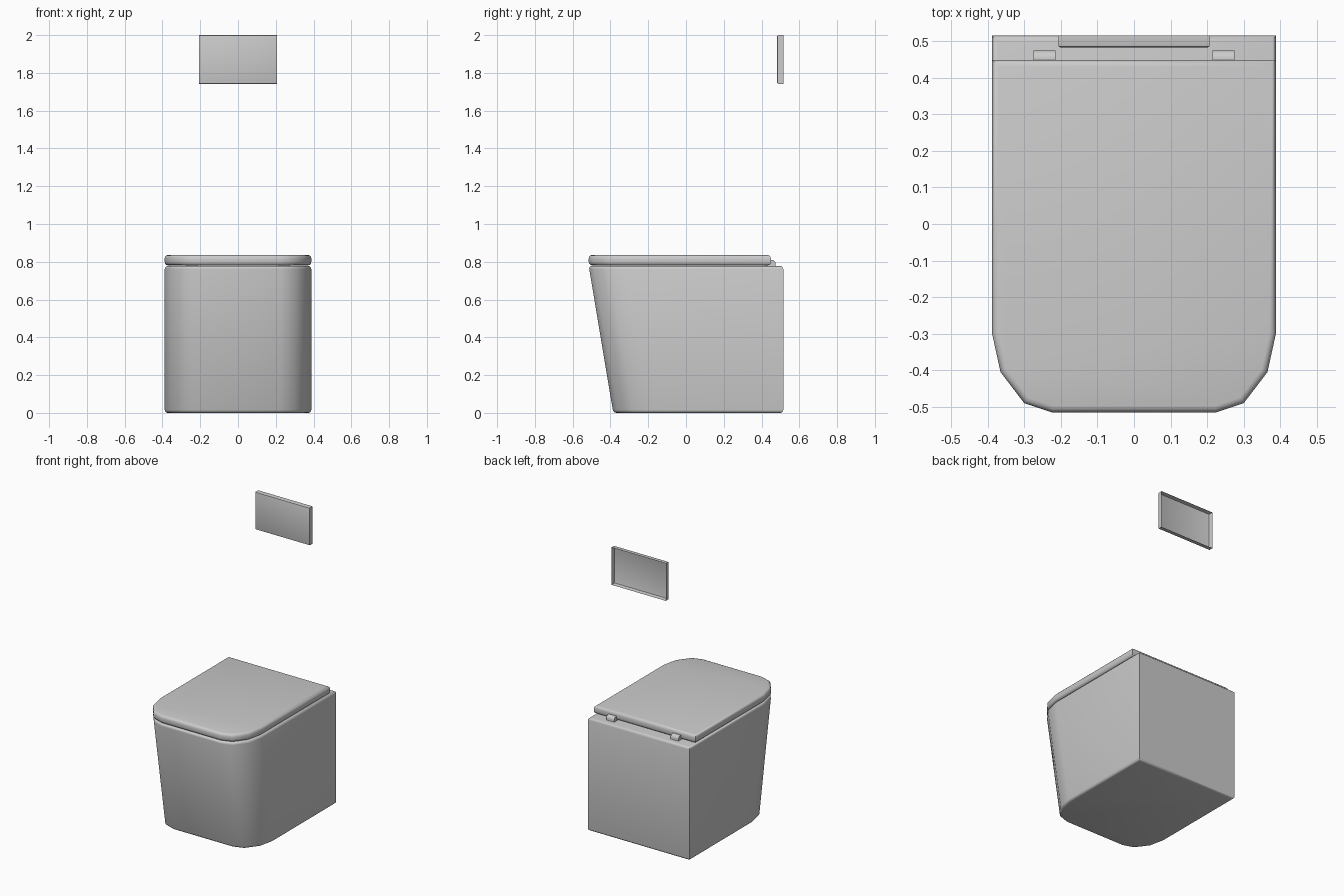
import bpy, bmesh

if "Cube" in bpy.data.objects:
    bpy.data.objects.remove(bpy.data.objects["Cube"])

# Right half of the rounded front outline, from side to front
FRONT = [(0.388, -0.30), (0.365, -0.405), (0.30, -0.49), (0.225, -0.515)]


def finish(bm, name, angle=0.75):
    bmesh.ops.recalc_face_normals(bm, faces=bm.faces)
    me = bpy.data.meshes.new(name)
    bm.to_mesh(me)
    bm.free()
    ob = bpy.data.objects.new(name, me)
    bpy.context.collection.objects.link(ob)
    bpy.ops.object.select_all(action='DESELECT')
    ob.select_set(True)
    bpy.context.view_layer.objects.active = ob
    bpy.ops.object.shade_smooth_by_angle(angle=angle)
    return ob


def outline(back_y, front_shift=0.0):
    half = [(0.388, back_y)] + [(x, y + front_shift) for x, y in FRONT]
    return half + [(-x, y) for x, y in reversed(half)]


def bevel(bm, edges, width, segments=3):
    bmesh.ops.bevel(bm, geom=list(edges), offset=width, offset_type='OFFSET',
                    segments=segments, profile=0.5, affect='EDGES')


def loft(name, bottom, top, z0, z1, width):
    """Solid between two outlines with both rims rounded."""
    bm = bmesh.new()
    lo = [bm.verts.new((x, y, z0)) for x, y in bottom]
    hi = [bm.verts.new((x, y, z1)) for x, y in top]
    caps = [bm.faces.new(lo), bm.faces.new(hi)]
    n = len(lo)
    for i in range(n):
        j = (i + 1) % n
        bm.faces.new((lo[i], lo[j], hi[j], hi[i]))
    bevel(bm, {e for f in caps for e in f.edges}, width)
    return finish(bm, name)


def box(lo, hi):
    bm = bmesh.new()
    bmesh.ops.create_cube(bm, size=1)
    for v in bm.verts:
        v.co = [(a + b) / 2 + c * (b - a) for a, b, c in zip(lo, hi, v.co)]
    return bm


# Bowl body, with the front leaning back towards the floor
loft("bowl_body", outline(0.515, 0.13), outline(0.515), 0.0, 0.778, 0.016)

# Closed lid
loft("lid", outline(0.449), outline(0.449), 0.781, 0.836, 0.018)

# Two lid hinges, rounded along the upper rear edge
for side, sx in (("left", -1), ("right", 1)):
    x = sx * 0.245
    bm = box((x - 0.03, 0.42, 0.77), (x + 0.03, 0.475, 0.81))
    bevel(bm, [e for e in bm.edges
               if all(v.co.y > 0.47 and v.co.z > 0.80 for v in e.verts)], 0.02)
    finish(bm, "hinge_" + side)

# Wall flush plate: shallow tray, open at the back
bm = box((-0.207, 0.483, 1.742), (0.207, 0.515, 2.0))
back = [f for f in bm.faces if all(v.co.y > 0.51 for v in f.verts)]
bmesh.ops.delete(bm, geom=back, context='FACES_ONLY')
bevel(bm, [e for e in bm.edges if all(v.co.y < 0.49 for v in e.verts)], 0.006, 2)
finish(bm, "flush_plate")
